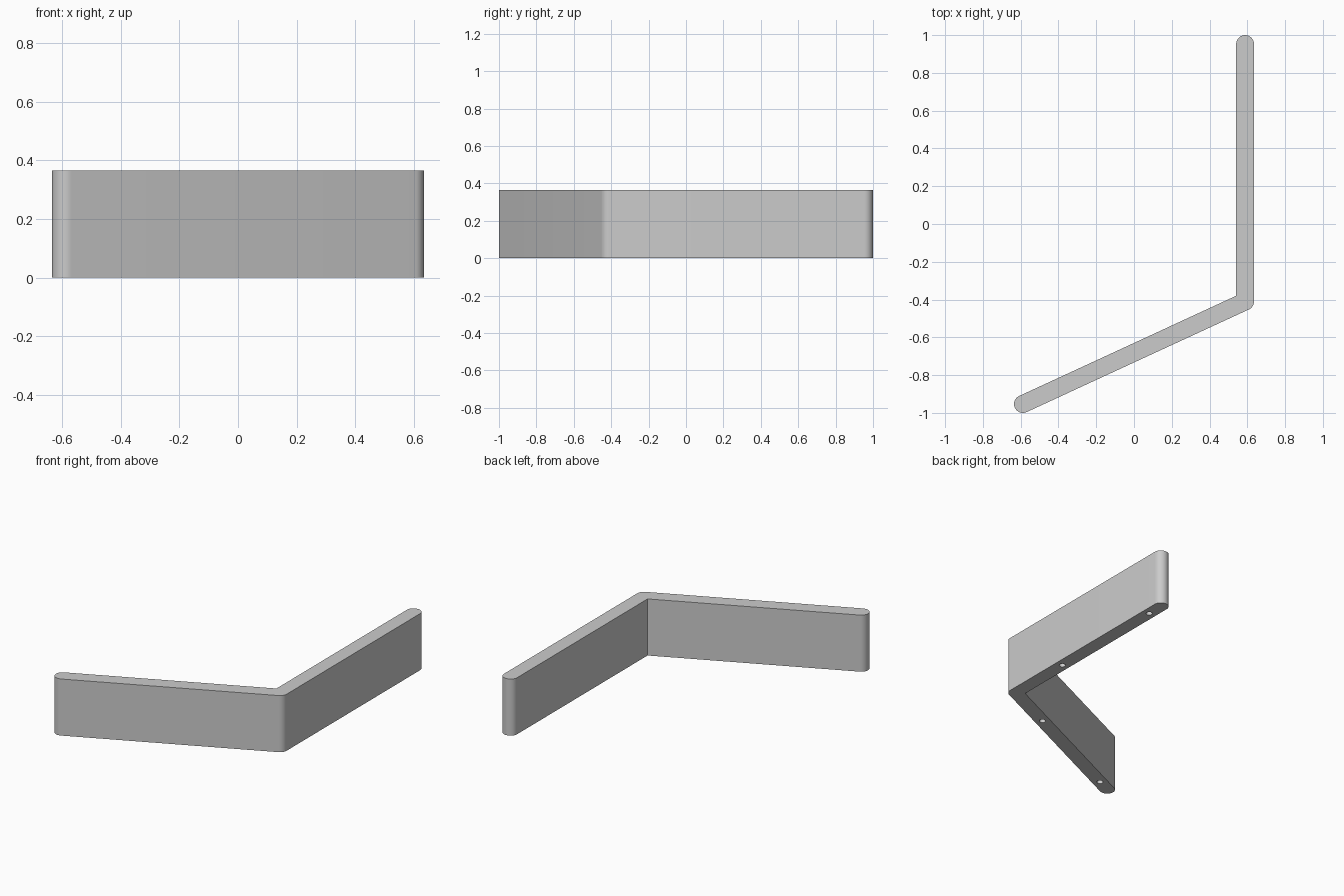
import bpy, bmesh, math
from mathutils import Vector

cube = bpy.data.objects.get("Cube")
if cube:
    bpy.data.objects.remove(cube, do_unlink=True)

HEIGHT, RADIUS = 0.366, 0.047
HOLE_RADIUS, HOLE_DEPTH = 0.019, 0.12
END_A = Vector((-0.588, -0.953))
CORNER = Vector((0.588, -0.41))
END_B = Vector((0.588, 0.953))

grey = bpy.data.materials.new("light grey")
grey.use_nodes = True
grey.diffuse_color = (0.6, 0.6, 0.6, 1)
grey.node_tree.nodes["Principled BSDF"].inputs["Base Color"].default_value = (0.6, 0.6, 0.6, 1)


def arc(center, start, end, steps):
    """Points on a round end, counterclockwise between two angles."""
    angles = [start + (end - start) * i / steps for i in range(steps + 1)]
    return [center + RADIUS * Vector((math.cos(a), math.sin(a))) for a in angles]


# Bar outline: round ends, rounded outer corner, sharp inner corner
dir_a = (CORNER - END_A).normalized()
turn = math.atan2(dir_a.y, dir_a.x)
quarter = math.pi / 2
normal_a, normal_b = Vector((-dir_a.y, dir_a.x)), Vector((-1, 0))
inner = CORNER + (normal_a + normal_b) * RADIUS / (1 + normal_a.dot(normal_b))
outline = (arc(END_A, turn + quarter, turn + 3 * quarter, 24)
           + arc(CORNER, turn - quarter, 0, 12)
           + arc(END_B, 0, math.pi, 24) + [inner])

bm = bmesh.new()
base = bm.faces.new([bm.verts.new((p.x, p.y, 0)) for p in outline])
top = bmesh.ops.extrude_face_region(bm, geom=[base])["geom"]
bmesh.ops.translate(bm, vec=(0, 0, HEIGHT),
                    verts=[v for v in top if isinstance(v, bmesh.types.BMVert)])
bmesh.ops.recalc_face_normals(bm, faces=bm.faces)
mesh = bpy.data.meshes.new("angled_bar")
bm.to_mesh(mesh)
bm.free()
mesh.materials.append(grey)
bar = bpy.data.objects.new("angled_bar", mesh)
bpy.context.collection.objects.link(bar)

# Blind mounting holes in the underside, two per arm
holes = [CORNER.lerp(END_A, t) for t in (0.29, 0.92)]
holes += [CORNER.lerp(END_B, t) for t in (0.32, 0.92)]
for p in holes:
    bpy.ops.mesh.primitive_cylinder_add(vertices=32, radius=HOLE_RADIUS,
                                        depth=2 * HOLE_DEPTH, location=(p.x, p.y, 0))
    cutter = bpy.context.object
    cutter.name = "hole_cutter"
    cutter.hide_render = True
    cutter.data.materials.append(grey)
    cut = bar.modifiers.new("hole", 'BOOLEAN')
    cut.operation, cut.solver, cut.object = 'DIFFERENCE', 'EXACT', cutter
    bpy.context.view_layer.objects.active = bar
    bpy.ops.object.modifier_apply(modifier=cut.name)
    bpy.data.objects.remove(cutter, do_unlink=True)

# Smooth round ends, crisp rims
bpy.ops.object.select_all(action='DESELECT')
bar.select_set(True)
bpy.context.view_layer.objects.active = bar
bpy.ops.object.shade_smooth_by_angle(angle=math.radians(30))
